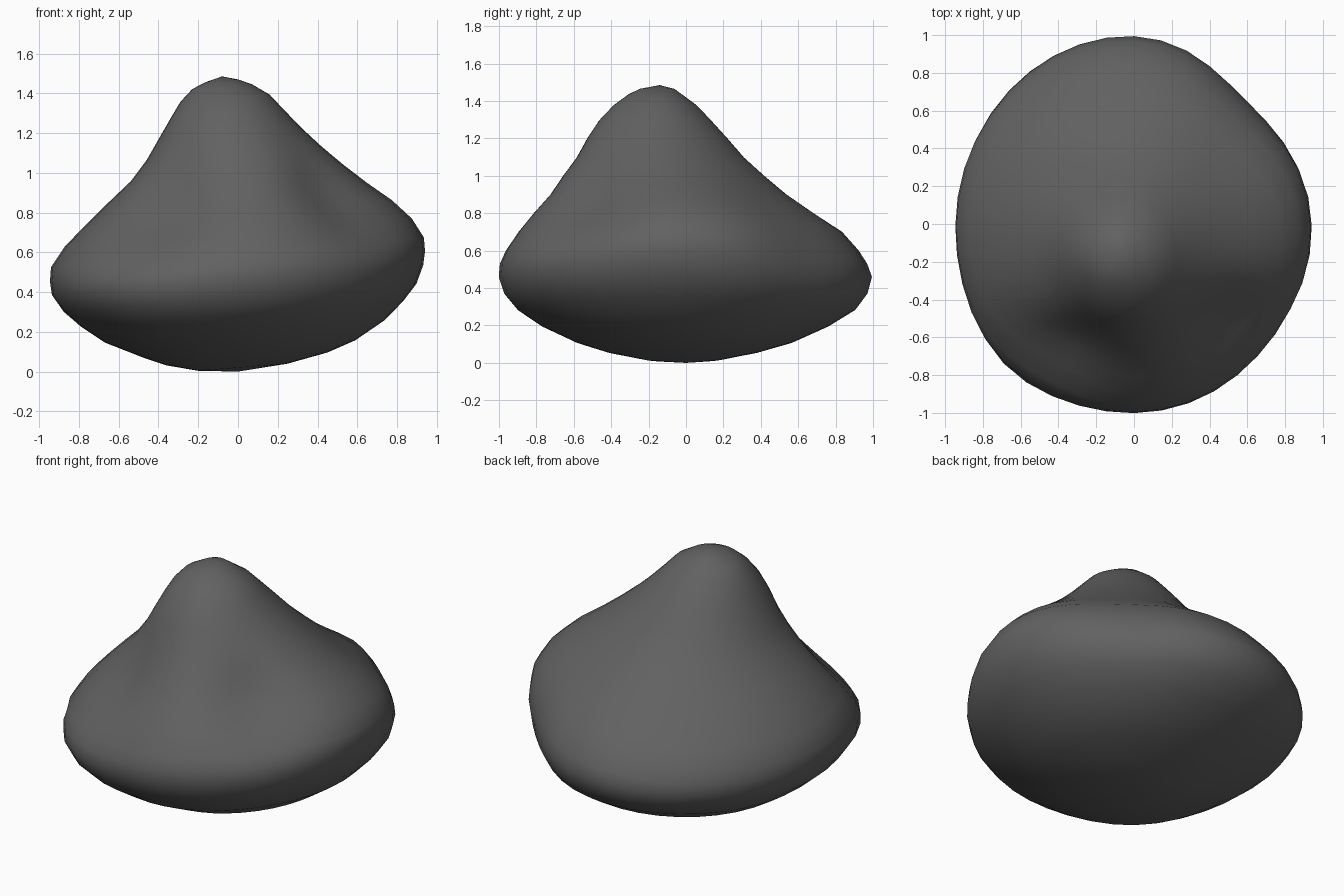
import bpy, bmesh
from math import sin, cos, pi, exp, radians

cube = bpy.data.objects.get("Cube")
if cube:
    bpy.data.objects.remove(cube)

SEGMENTS = 40
TILT = 0.08          # the rim rises toward the left side
APEX = (-0.08, -0.14, 1.485)

# Cross-sections: height, then reach to right (-x), left (+x), front, back
SECTIONS = [
    (.02, .20, .25, .23, .20),
    (.06, .36, .45, .43, .40),
    (.11, .48, .59, .59, .575),
    (.20, .67, .74, .775, .77),
    (.29, .79, .835, .905, .915),
    (.37, .875, .90, .97, .975),
    (.46, .935, .935, 1.0, 1.0),
    (.53, .945, .945, .995, .975),
    (.60, .94, .94, .965, .93),
    (.70, .87, .88, .90, .84),
    (.80, .765, .78, .82, .685),
    (.90, .655, .65, .73, .54),
    (1.0, .54, .53, .66, .42),
    (1.1, .46, .42, .585, .31),
    (1.2, .40, .32, .53, .225),
    (1.3, .34, .23, .465, .135),
    (1.38, .29, .16, .39, .06),
    (1.44, .23, .07, .31, -.02),
    (1.47, .16, 0, .25, -.06),
]


def bump(value, centre, width):
    return exp(-((value - centre) / width) ** 2)


def section_point(section, angle):
    z, right, left, front, back = section
    degrees = angle * 180 / pi - 180
    # Flattened back-left side and fuller front-right rim
    scale = 1 - 0.10 * bump(z, 0.6, 0.4) * bump(degrees, 47, 26)
    scale += 0.05 * bump(z, 0.42, 0.3) * bump(degrees, -134, 24)
    # Valleys beside the front ridge
    hollow = bump(z, 0.83, 0.22)
    scale -= hollow * 0.18 * bump(degrees, -43, 22)
    scale -= hollow * 0.13 * bump(degrees, -122, 19)
    x = (left - right) / 2 + (left + right) / 2 * scale * cos(radians(degrees))
    y = (back - front) / 2 + (back + front) / 2 * scale * sin(radians(degrees))
    return x, y, z + TILT * x


# Lumpy body lofted through the cross-sections
bm = bmesh.new()
rings = [[bm.verts.new(section_point(s, 2 * pi * i / SEGMENTS))
          for i in range(SEGMENTS)] for s in SECTIONS]
base = bm.verts.new((0, 0, 0))
tip = bm.verts.new(APEX)
for i in range(SEGMENTS):
    j = (i + 1) % SEGMENTS
    for low, high in zip(rings, rings[1:]):
        bm.faces.new((low[i], low[j], high[j], high[i]))
    bm.faces.new((base, rings[0][j], rings[0][i]))
    bm.faces.new((tip, rings[-1][i], rings[-1][j]))
bmesh.ops.recalc_face_normals(bm, faces=bm.faces)
for face in bm.faces:
    face.smooth = True

mesh = bpy.data.meshes.new("lumpy_body")
bm.to_mesh(mesh)
bm.free()
body = bpy.data.objects.new("lumpy_body", mesh)
bpy.context.collection.objects.link(body)

# Dark grey surface
grey = bpy.data.materials.new("dark_grey")
grey.use_nodes = True
colour = (0.12, 0.12, 0.12, 1)
grey.diffuse_color = colour
grey.node_tree.nodes["Principled BSDF"].inputs["Base Color"].default_value = colour
mesh.materials.append(grey)
